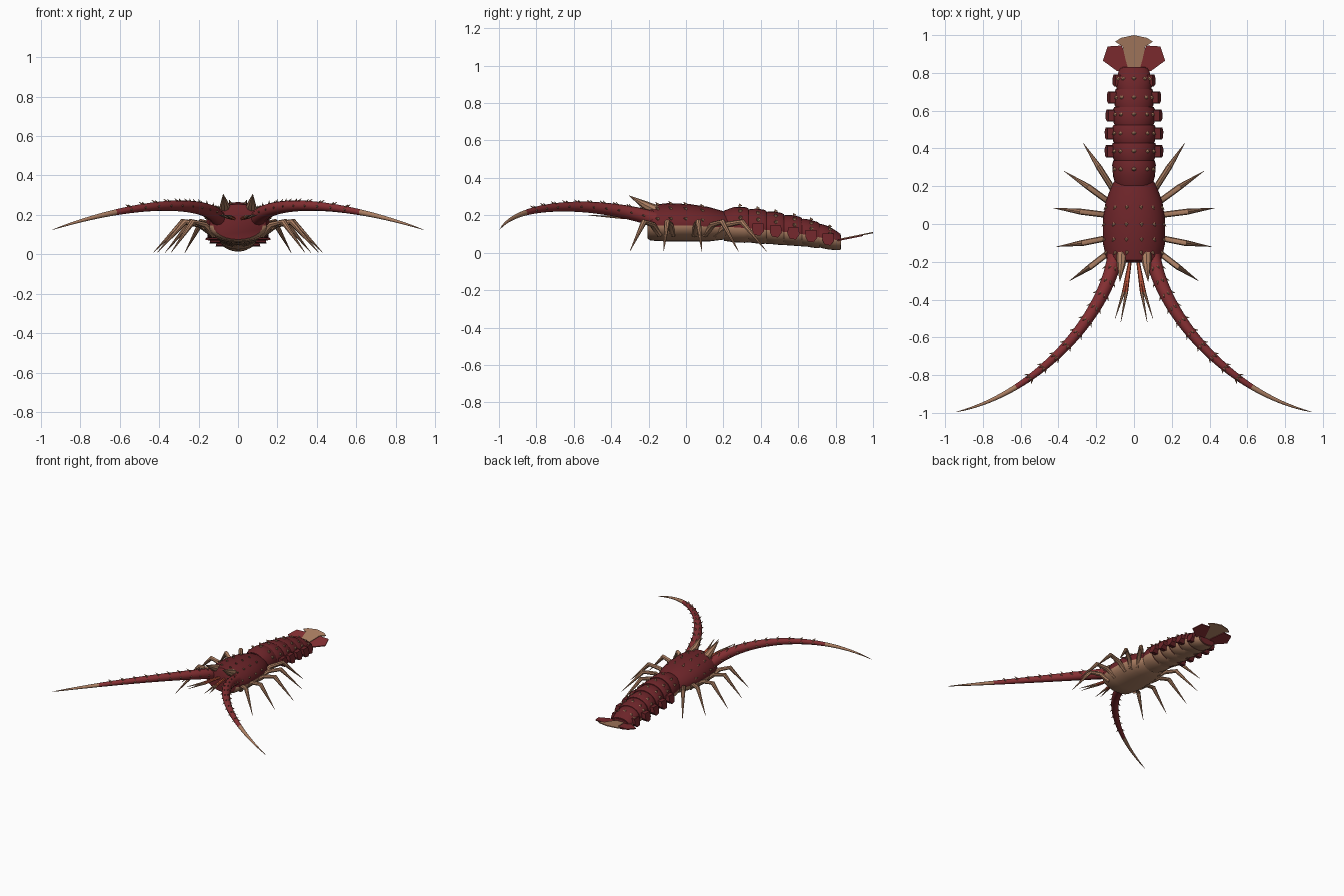
import bpy, bmesh, math
from mathutils import Vector, Matrix
from mathutils.geometry import interpolate_bezier

if "Cube" in bpy.data.objects:
    bpy.data.objects.remove(bpy.data.objects["Cube"])


def material(name, rgb):
    m = bpy.data.materials.new(name)
    m.use_nodes = True
    m.diffuse_color = (*rgb, 1)
    m.node_tree.nodes["Principled BSDF"].inputs["Base Color"].default_value = (*rgb, 1)
    return m


SHELL = material("dark red shell", (0.15, 0.018, 0.022))
RED = material("bright red", (0.24, 0.029, 0.033))
TAN = material("tan", (0.42, 0.215, 0.125))
ORANGE = material("orange red", (0.5, 0.09, 0.045))


def finish(bm, name, mats, smooth=True):
    bmesh.ops.recalc_face_normals(bm, faces=bm.faces)
    mesh = bpy.data.meshes.new(name)
    bm.to_mesh(mesh)
    bm.free()
    for m in mats:
        mesh.materials.append(m)
    ob = bpy.data.objects.new(name, mesh)
    bpy.context.collection.objects.link(ob)
    if smooth:
        bpy.ops.object.select_all(action="DESELECT")
        ob.select_set(True)
        bpy.context.view_layer.objects.active = ob
        bpy.ops.object.shade_smooth_by_angle(angle=math.radians(40))
    return ob


def bridge(bm, rings, mat_rule):
    n = len(rings[0])
    for i in range(len(rings) - 1):
        for k in range(n):
            j = (k + 1) % n
            f = bm.faces.new((rings[i][k], rings[i][j], rings[i + 1][j], rings[i + 1][k]))
            f.material_index = mat_rule(i, k)
    for i in (0, -1):
        bm.faces.new(rings[i]).material_index = mat_rule(i % (len(rings) - 1), 0)


def hull(name, sections, sides=24):
    """Loft of (y, half width, top, seam, bottom); red above the seam, tan below."""
    bm = bmesh.new()
    rings = []
    for y, w, top, seam, low in sections:
        ring = []
        for k in range(sides):
            a = math.tau * k / sides
            s = math.sin(a)
            z = seam + s * (top - seam if s > 0 else seam - low)
            ring.append(bm.verts.new((w * math.cos(a), y, z)))
        rings.append(ring)
    bridge(bm, rings, lambda i, k: 0 if k < sides // 2 else 1)
    return finish(bm, name, [SHELL, TAN])


def tube(name, points, radii, mats, sides=8, split=1.0):
    """Tapered tube; the second material starts at the split fraction."""
    bm = bmesh.new()
    pts = [Vector(p) for p in points]
    last = len(pts) - 1
    rings = []
    for i, p in enumerate(pts):
        t = pts[min(i + 1, last)] - pts[max(i - 1, 0)]
        rot = t.to_track_quat("Z", "Y")
        rings.append([bm.verts.new(p + rot @ Vector((radii[i] * math.cos(a), radii[i] * math.sin(a), 0)))
                      for a in (math.tau * k / sides for k in range(sides))])
    bridge(bm, rings, lambda i, k: int(i >= split * last))
    return finish(bm, name, mats)


def spike(bm, base, direction, radius, length):
    d = Vector(direction).normalized()
    m = Matrix.Translation(Vector(base) + d * length * 0.4) @ d.to_track_quat("Z", "Y").to_matrix().to_4x4()
    bmesh.ops.create_cone(bm, cap_ends=True, segments=6, radius1=radius, radius2=radius * 0.1,
                          depth=length, matrix=m)


def section_at(table, y):
    for a, b in zip(table, table[1:]):
        if a[0] <= y <= b[0]:
            t = (y - a[0]) / (b[0] - a[0])
            return [p + (q - p) * t for p, q in zip(a, b)]
    return table[-1]


def surface(table, y, degrees):
    _, w, top, seam, _ = section_at(table, y)
    a = math.radians(degrees)
    return (w * math.cos(a), y, seam + (top - seam) * math.sin(a)), a


# Carapace
carapace = [(-0.205, 0.125, 0.235, 0.145, 0.075), (-0.19, 0.145, 0.255, 0.145, 0.065),
            (-0.1, 0.165, 0.265, 0.145, 0.06), (0.02, 0.165, 0.26, 0.145, 0.06),
            (0.12, 0.15, 0.245, 0.14, 0.06), (0.2, 0.12, 0.222, 0.135, 0.07),
            (0.225, 0.105, 0.21, 0.135, 0.08)]
hull("carapace", carapace)

# Abdomen: overlapping rings along a drooping line
abdomen = [(0.18, 0.1, 0.225, 0.14, 0.06), (0.28, 0.115, 0.25, 0.135, 0.055),
           (0.45, 0.118, 0.225, 0.12, 0.045), (0.62, 0.11, 0.19, 0.1, 0.035),
           (0.75, 0.098, 0.15, 0.075, 0.018), (0.83, 0.075, 0.1, 0.065, 0.012)]
edges = [0.19, 0.335, 0.43, 0.525, 0.62, 0.715, 0.825]
for n, (y0, y1) in enumerate(zip(edges, edges[1:]), 1):
    secs = []
    for f, shrink in ((-0.1, 0.86), (0.1, 0.94), (0.45, 1), (0.85, 1), (1, 0.95)):
        y, w, top, seam, low = section_at(abdomen, y0 + (y1 - y0) * f)
        secs.append((y, w * shrink, seam + (top - seam) * shrink, seam, seam - (seam - low) * shrink))
    hull(f"abdomen_ring_{n}", secs)

# Side plates hanging from the abdomen rings
for side, label in ((1, "left"), (-1, "right")):
    for n, y in enumerate((0.385, 0.48, 0.575, 0.67, 0.76), 1):
        _, w, top, seam, low = section_at(abdomen, y)
        bm = bmesh.new()
        profile = [(-0.03, 0.03), (0.028, 0.03), (0.032, -0.01), (0.012, -0.035), (-0.02, -0.03), (-0.032, -0.005)]
        outer, inner = [[bm.verts.new((side * (w + off - 0.25 * dz), y + dy, seam + dz)) for dy, dz in profile]
                        for off in (0.03 if n < 5 else 0.01, -0.035)]
        bridge(bm, [outer, inner], lambda i, k: 0)
        finish(bm, f"{label}_side_plate_{n}", [SHELL], smooth=False)


# Tail fan blades
def blade(name, outline, mat, lift):
    bm = bmesh.new()
    rings = [[bm.verts.new((x, y, 0.06 + (y - 0.8) * 0.2 + lift + dz)) for x, y in outline] for dz in (0, 0.007)]
    bridge(bm, rings, lambda i, k: 0)
    finish(bm, name, [mat], smooth=False)


half = [(0.03, 0.82), (0.045, 0.87), (0.06, 0.94), (0.1, 0.965), (0.07, 0.985)]
blade("tail_middle", half + [(0, 1.0)] + [(-x, y) for x, y in reversed(half)], TAN, 0.004)
for s, label in ((1, "left"), (-1, "right")):
    blade(f"{label}_tail_fin", [(s * x, y) for x, y in
          ((0.01, 0.8), (0.09, 0.81), (0.165, 0.865), (0.14, 0.94), (0.065, 0.945))], RED, 0.0)

# Back spikes, leaning forward
bm = bmesh.new()
for y in (-0.15, -0.08, 0.0, 0.09):
    for deg in (18, 50, 76, 104, 130, 162):
        p, a = surface(carapace, y, deg)
        spike(bm, p, (math.cos(a), -0.9, math.sin(a)), 0.009, 0.022)
for y in (0.29, 0.385, 0.48, 0.58, 0.67, 0.77):
    for deg in (28, 52, 90, 128, 152):
        p, a = surface(abdomen, y, deg)
        spike(bm, p, (math.cos(a), -0.4, math.sin(a)), 0.012, 0.016)
finish(bm, "back_spikes", [TAN], smooth=False)

# Paired head parts and legs
legs = [((0.12, -0.14), (0.23, -0.225), (0.34, -0.3)), ((0.12, -0.07), (0.27, -0.1), (0.41, -0.12)),
        ((0.12, 0.045), (0.28, 0.065), (0.43, 0.085)), ((0.11, 0.1), (0.24, 0.195), (0.37, 0.28)),
        ((0.09, 0.15), (0.185, 0.3), (0.27, 0.43))]
for s, label in ((1, "left"), (-1, "right")):
    # Antenna with a tan tip
    path = interpolate_bezier(Vector((s * 0.1, -0.17, 0.18)), Vector((s * 0.16, -0.5, 0.28)),
                              Vector((s * 0.52, -0.9, 0.27)), Vector((s * 0.94, -0.995, 0.125)), 31)
    radii = [0.001 + 0.04 * (1 - i / 30) ** 0.8 for i in range(31)]
    tube(f"{label}_antenna", path, radii, [RED, TAN], 12, 0.73)

    # Thorns along the antenna
    bm = bmesh.new()
    for i in range(2, 21, 2):
        t = (path[i + 1] - path[i]).normalized()
        flat = t.cross(Vector((0, 0, 1))).normalized()
        up = flat.cross(t)
        for out in (flat, -flat, up + flat * 0.4, up - flat * 0.4):
            out = out.normalized()
            spike(bm, path[i] + out * radii[i] * 0.95, out + t * 1.1, 0.006, 0.024)
    finish(bm, f"{label}_antenna_thorns", [TAN], smooth=False)

    # Brow horn
    tube(f"{label}_horn", [(s * 0.065, -0.16, 0.225), (s * 0.068, -0.22, 0.255), (s * 0.075, -0.305, 0.305)],
         [0.03, 0.022, 0.001], [TAN])

    # Two feelers, red at the root and tan at the tip
    for n, (x1, x2, y2) in enumerate(((0.04, 0.07, -0.52), (0.055, 0.1, -0.5)), 1):
        tube(f"{label}_feeler_{n}", [(s * 0.02, -0.19, 0.18), (s * x1, -0.36, 0.19), (s * x2, y2, 0.2)],
             [0.009, 0.009, 0.001], [ORANGE, TAN], 6, 0.5)

    # Walking legs
    for n, (hip, knee, tip) in enumerate(legs, 1):
        mid = [(a * 0.55 + b * 0.45) for a, b in zip(hip, knee)]
        tube(f"{label}_leg_{n}", [(s * hip[0], hip[1], 0.095), (s * mid[0], mid[1], 0.15),
                                  (s * knee[0], knee[1], 0.165), (s * tip[0], tip[1], 0.008)],
             [0.016, 0.016, 0.016, 0.001], [TAN])
